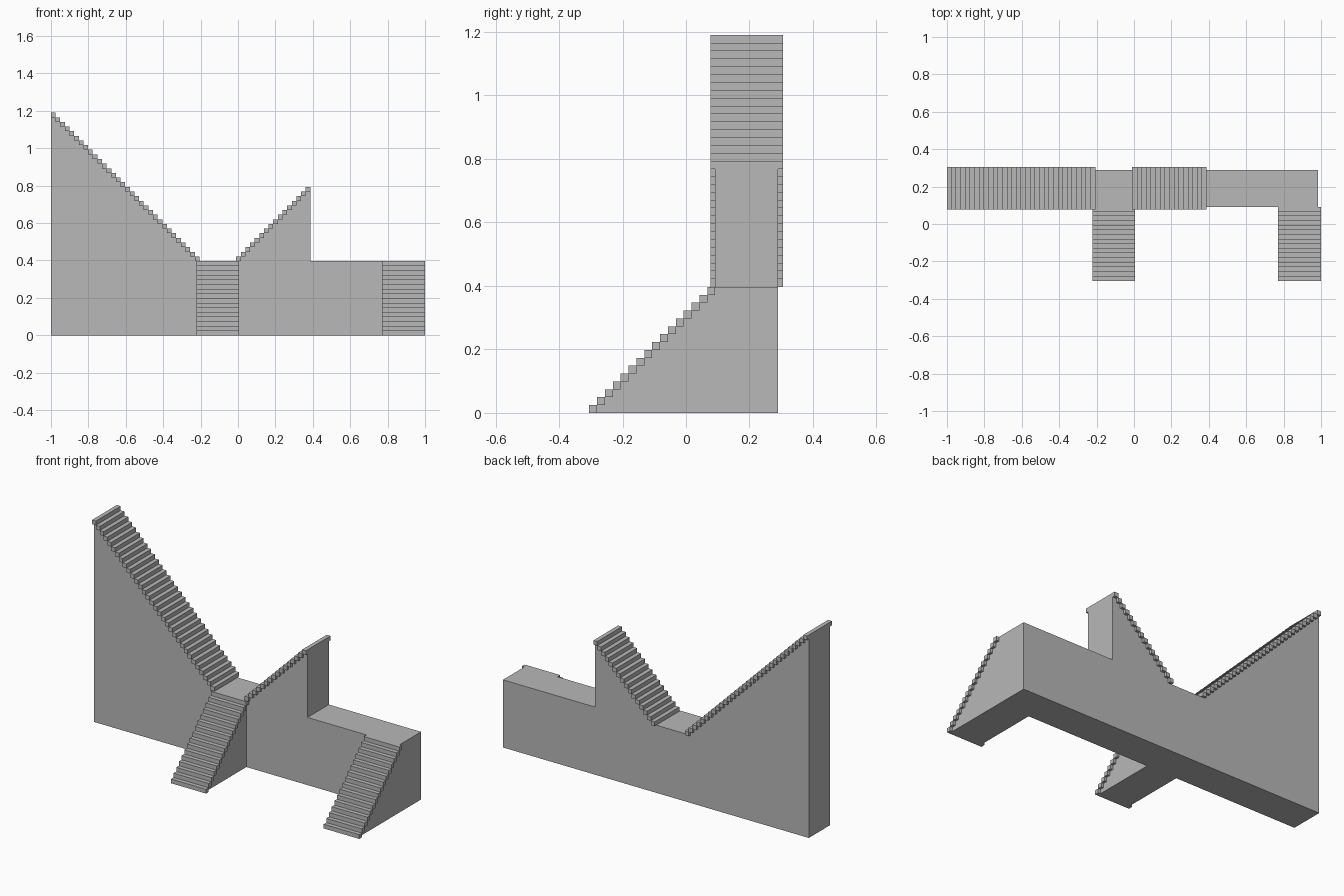
import bpy
import bmesh
from mathutils import Matrix, Vector

cube = bpy.data.objects.get("Cube")
if cube:
    bpy.data.objects.remove(cube, do_unlink=True)

STEP = 0.0248               # rise and run of each step
DECK = 16 * STEP            # height of the landings
FRONT, BACK = 0.092, 0.29   # wall faces in y
LIP = 0.0155                # overhang of the steps beyond the walls

stone = bpy.data.materials.new("plain_grey")
stone.use_nodes = True
grey = (0.48, 0.48, 0.48, 1.0)
stone.diffuse_color = grey
stone.node_tree.nodes["Principled BSDF"].inputs["Base Color"].default_value = grey


def finish(name, bm):
    bmesh.ops.recalc_face_normals(bm, faces=bm.faces)
    mesh = bpy.data.meshes.new(name)
    bm.to_mesh(mesh)
    bm.free()
    mesh.materials.append(stone)
    obj = bpy.data.objects.new(name, mesh)
    bpy.context.collection.objects.link(obj)
    return obj


def prism(name, outline, sweep):
    """Extrude a closed outline along a vector."""
    bm = bmesh.new()
    face = bm.faces.new([bm.verts.new(p) for p in outline])
    ext = bmesh.ops.extrude_face_region(bm, geom=[face])
    moved = [v for v in ext["geom"] if isinstance(v, bmesh.types.BMVert)]
    bmesh.ops.translate(bm, verts=moved, vec=sweep)
    return finish(name, bm)


def flight(name, foot, run, across, count):
    """Square step blocks climbing from the foot along a horizontal direction."""
    run, across = Vector(run), Vector(across)
    size = [abs(run[i]) * STEP + abs(across[i]) for i in range(2)] + [STEP]
    bm = bmesh.new()
    for i in range(count):
        centre = Vector(foot) + run * STEP * (i + 0.5) + across / 2
        centre.z += STEP * (i + 0.5)
        bmesh.ops.create_cube(
            bm, size=1, matrix=Matrix.Translation(centre) @ Matrix.Diagonal((*size, 1)))
    return finish(name, bm)


# Long wall with a tall slope, a short slope and a flat end
tall_foot = -1 + 32 * STEP
short_foot = -0.01
short_top = short_foot + DECK
end = 1 - LIP
profile = [(-1, 0), (end, 0), (end, DECK), (short_top, DECK), (short_top, 2 * DECK),
           (short_foot, DECK), (tall_foot, DECK), (-1, 3 * DECK)]
prism("main_wall", [(x, FRONT, z) for x, z in profile], (0, BACK - FRONT, 0))

# Upper flights along the wall
span = (0, BACK - FRONT + 2 * LIP, 0)
flight("tall_steps", (tall_foot, FRONT - LIP, DECK), (-1, 0, 0), span, 32)
flight("short_steps", (short_foot, FRONT - LIP, DECK), (1, 0, 0), span, 16)

# Two entry stairs coming out of the front
for name, left, right in (("middle", tall_foot, short_foot), ("end", end - 0.2, end)):
    wedge = [(left, FRONT - DECK, 0), (left, FRONT, 0), (left, FRONT, DECK)]
    prism(name + "_stair_base", wedge, (right - left, 0, 0))
    flight(name + "_stair_steps", (left - LIP, FRONT - DECK, 0), (0, 1, 0),
           (right - left + 2 * LIP, 0, 0), 16)
